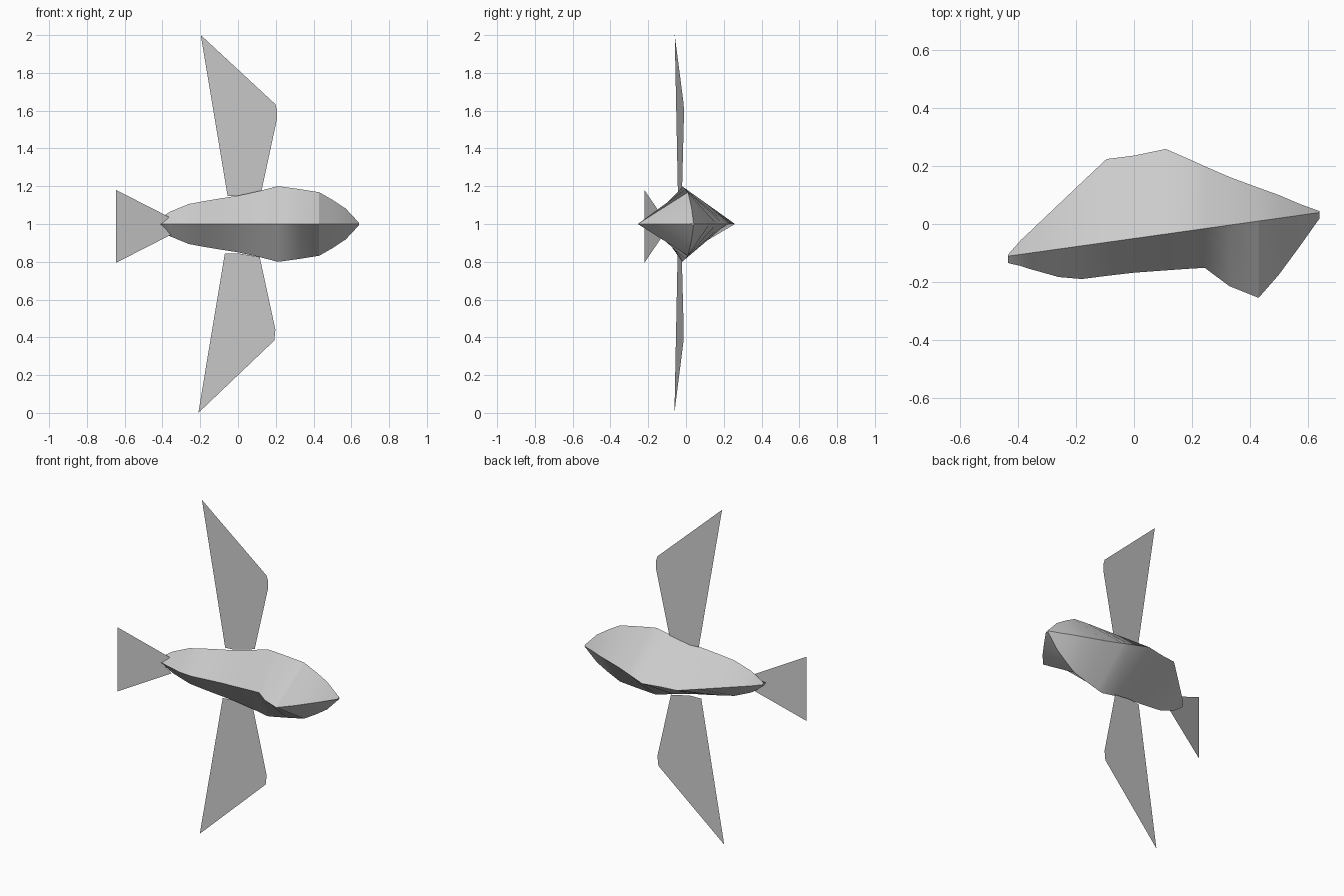
import bpy
import math


def make_object(name, verts, faces):
    mesh = bpy.data.meshes.new(name)
    mesh.from_pydata(verts, [], faces)
    mesh.update()
    obj = bpy.data.objects.new(name, mesh)
    bpy.context.collection.objects.link(obj)
    return obj


def sheet(name, outline, y_at):
    # flat single-layer panel drawn as an x,z outline on a sloped plane
    return make_object(name, [(x, y_at(x), z) for x, z in outline],
                       [tuple(range(len(outline)))])


# Body: diamond cross-sections (x, back keel y, front keel y, half height)
stations = [
    (-0.434, -0.105, -0.135, 0.010),
    (-0.390, -0.055, -0.145, 0.045),
    (-0.360, -0.027, -0.155, 0.065),
    (-0.260, 0.068, -0.183, 0.106),
    (-0.180, 0.144, -0.190, 0.121),
    (-0.095, 0.224, -0.179, 0.135),
    (0.000, 0.236, -0.168, 0.150),
    (0.110, 0.259, -0.160, 0.174),
    (0.210, 0.215, -0.153, 0.200),
    (0.245, 0.199, -0.152, 0.196),
    (0.330, 0.162, -0.215, 0.184),
    (0.430, 0.125, -0.255, 0.168),
    (0.500, 0.100, -0.175, 0.128),
    (0.570, 0.070, -0.080, 0.082),
    (0.641, 0.044, 0.020, 0.006),
]
verts, faces = [], []
for x, back, front, h in stations:
    side = -0.05 + 0.14 * x
    verts += [(x, back, 1), (x, side, 1 + h), (x, front, 1), (x, side, 1 - h)]
for i in range(len(stations) - 1):
    for k in range(4):
        a, b = 4 * i + k, 4 * i + (k + 1) % 4
        faces.append((a, b, b + 4, a + 4))
n = len(verts)
faces += [(3, 2, 1, 0), (n - 4, n - 3, n - 2, n - 1)]
body = make_object("bird_body", verts, faces)
bpy.context.view_layer.objects.active = body
body.select_set(True)
bpy.ops.object.shade_smooth_by_angle(angle=math.radians(30))

# Wings: thin panels, one up and one down
wing_y = lambda x: -0.036 + 0.12 * x
sheet("upper_wing", [(-0.055, 1.147), (0.0, 1.147), (0.125, 1.178), (0.207, 1.56),
                     (0.205, 1.61), (0.197, 1.635), (-0.197, 2.0)], wing_y)
sheet("lower_wing", [(-0.07, 0.843), (-0.21, 0.0), (0.192, 0.383), (0.198, 0.44),
                     (0.115, 0.825), (0.0, 0.845)], wing_y)

# Tail: flared thin panel
sheet("tail", [(-0.645, 0.795), (-0.355, 0.943), (-0.405, 0.998),
               (-0.355, 1.032), (-0.645, 1.18)],
      lambda x: -0.137 + 0.346 * (x + 0.405))
